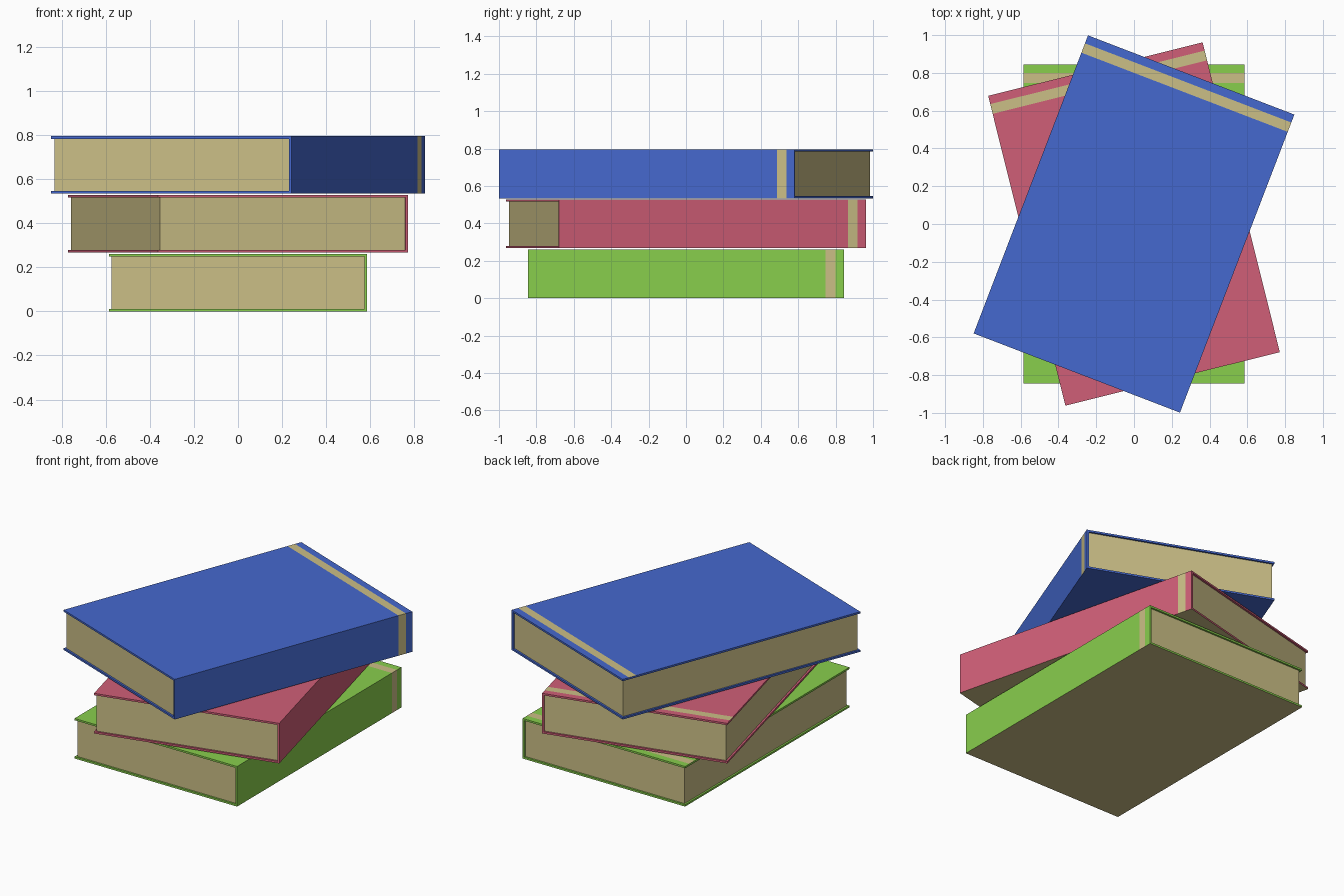
import bpy
import bmesh
import math

if "Cube" in bpy.data.objects:
    bpy.data.objects.remove(bpy.data.objects["Cube"])

W, L, H = 0.585, 0.845, 0.261   # half width, half length, book height
T = 0.012                       # cover thickness and page inset
STEP = 0.267                    # vertical spacing of the books


def material(name, rgb):
    m = bpy.data.materials.new(name)
    m.diffuse_color = (*rgb, 1)
    m.use_nodes = True
    m.node_tree.nodes["Principled BSDF"].inputs["Base Color"].default_value = m.diffuse_color
    return m


paper = material("paper", (0.60, 0.52, 0.24))
green = material("green_cloth", (0.25, 0.62, 0.073))
red = material("red_cloth", (0.63, 0.113, 0.185))
blue = material("blue_cloth", (0.06, 0.14, 0.62))


def finish(bm, name, z, angle, mats):
    bmesh.ops.recalc_face_normals(bm, faces=bm.faces)
    me = bpy.data.meshes.new(name)
    bm.to_mesh(me)
    bm.free()
    for m in mats:
        me.materials.append(m)
    ob = bpy.data.objects.new(name, me)
    bpy.context.collection.objects.link(ob)
    ob.location.z = z
    ob.rotation_euler.z = math.radians(angle)


def cover(name, z, angle, cloth, paper_underside):
    # C-shaped cover: edge 0 is the underside, 1 the spine, 2 the top
    profile = [(-W, 0), (W, 0), (W, H), (-W, H),
               (-W, H - T), (W - T, H - T), (W - T, T), (-W, T)]
    stations = [-L, 0.747, 0.80, L]
    bm = bmesh.new()
    rings = [[bm.verts.new((x, y, h)) for x, h in profile] for y in stations]
    n = len(profile)
    for s in range(len(stations) - 1):
        a, b = rings[s], rings[s + 1]
        for i in range(n):
            j = (i + 1) % n
            f = bm.faces.new((a[i], a[j], b[j], b[i]))
            # Title band across spine and top board
            if (s == 1 and i in (1, 2)) or (i == 0 and paper_underside):
                f.material_index = 1
    # Cut ends: bottom board, spine, top board
    for r in (rings[0], rings[-1]):
        for ids in ((0, 1, 6, 7), (1, 2, 5, 6), (2, 3, 4, 5)):
            bm.faces.new([r[i] for i in ids])
    finish(bm, name, z, angle, [cloth, paper])


def pages(name, z, angle):
    # Page block set back from the cover edges
    bm = bmesh.new()
    bmesh.ops.create_cube(bm, size=1)
    bmesh.ops.scale(bm, vec=(2 * (W - T), 2 * (L - T), H - 2 * T), verts=bm.verts)
    bmesh.ops.translate(bm, vec=(0, 0, H / 2), verts=bm.verts)
    finish(bm, name, z, angle, [paper])


# Stack of three twisted books
books = [("bottom_book", green, 0, True),
         ("middle_book", red, 14, True),
         ("top_book", blue, -21, False)]
for k, (name, cloth, angle, under) in enumerate(books):
    cover(name + "_cover", k * STEP, angle, cloth, under)
    pages(name + "_pages", k * STEP, angle)
